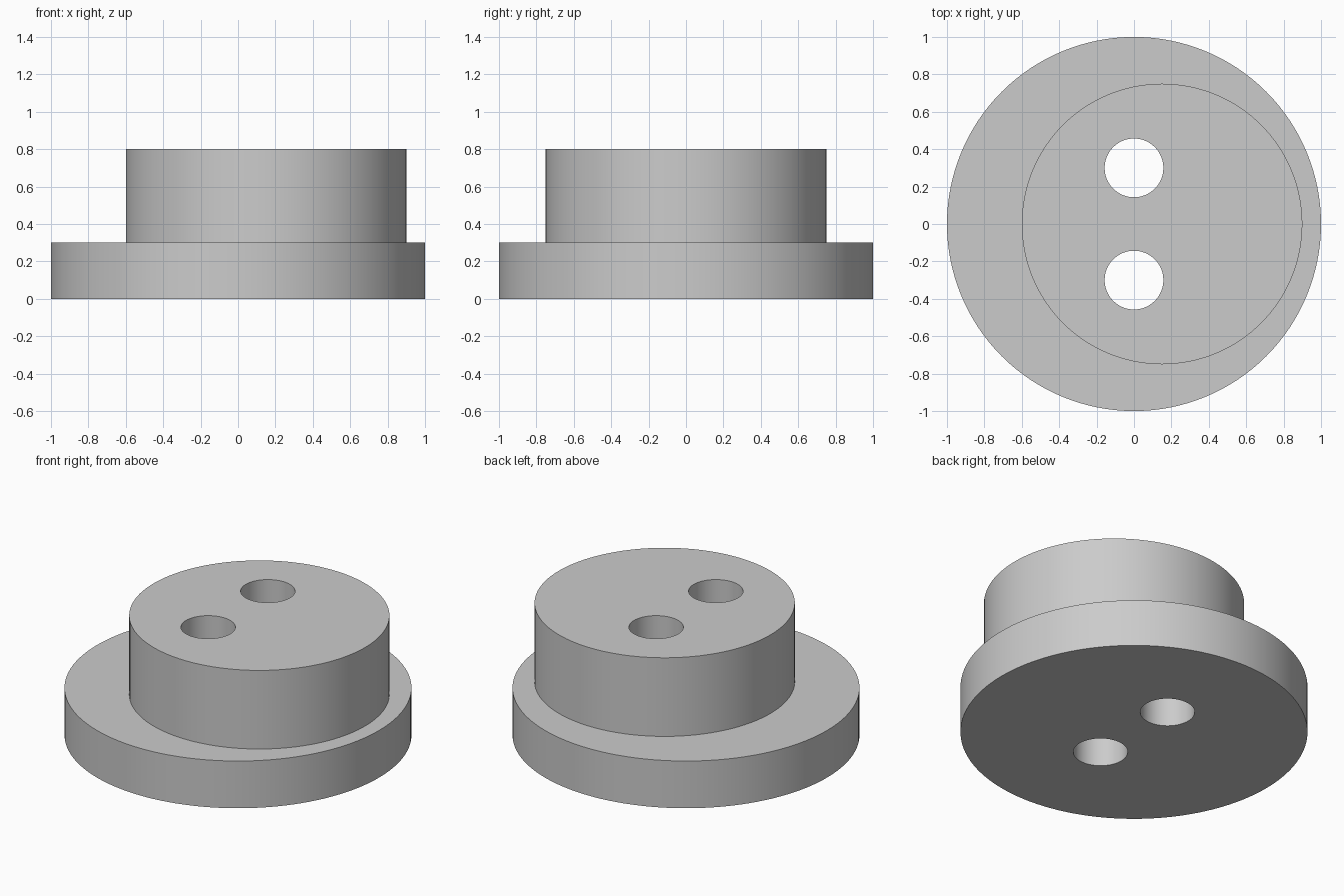
import bpy

cube = bpy.data.objects.get("Cube")
if cube:
    bpy.data.objects.remove(cube, do_unlink=True)

GREY = (0.6, 0.6, 0.6, 1.0)
grey = bpy.data.materials.new("plain grey")
grey.use_nodes = True
grey.diffuse_color = GREY
grey.node_tree.nodes["Principled BSDF"].inputs["Base Color"].default_value = GREY


def cylinder(name, x, y, radius, bottom, top, sides=128):
    bpy.ops.mesh.primitive_cylinder_add(
        vertices=sides, radius=radius, depth=top - bottom,
        location=(x, y, (bottom + top) / 2))
    obj = bpy.context.object
    obj.name = name
    obj.data.materials.append(grey)
    return obj


def combine(target, tool, operation):
    mod = target.modifiers.new(operation.lower(), 'BOOLEAN')
    mod.operation = operation
    mod.solver = 'EXACT'
    mod.object = tool
    bpy.ops.object.select_all(action='DESELECT')
    target.select_set(True)
    bpy.context.view_layer.objects.active = target
    bpy.ops.object.modifier_apply(modifier=mod.name)
    bpy.data.objects.remove(tool, do_unlink=True)


# Wide base flange with an off-centre boss fused on top
body = cylinder("flanged_eccentric_boss", 0, 0, 1.0, 0, 0.3)
combine(body, cylinder("boss", 0.15, 0, 0.75, 0.15, 0.8), 'UNION')

# Two bolt holes right through
for side in (-1, 1):
    combine(body, cylinder("bolt_hole", 0, side * 0.3, 0.157, -0.1, 0.9, 64), 'DIFFERENCE')

bpy.ops.object.shade_smooth_by_angle()
